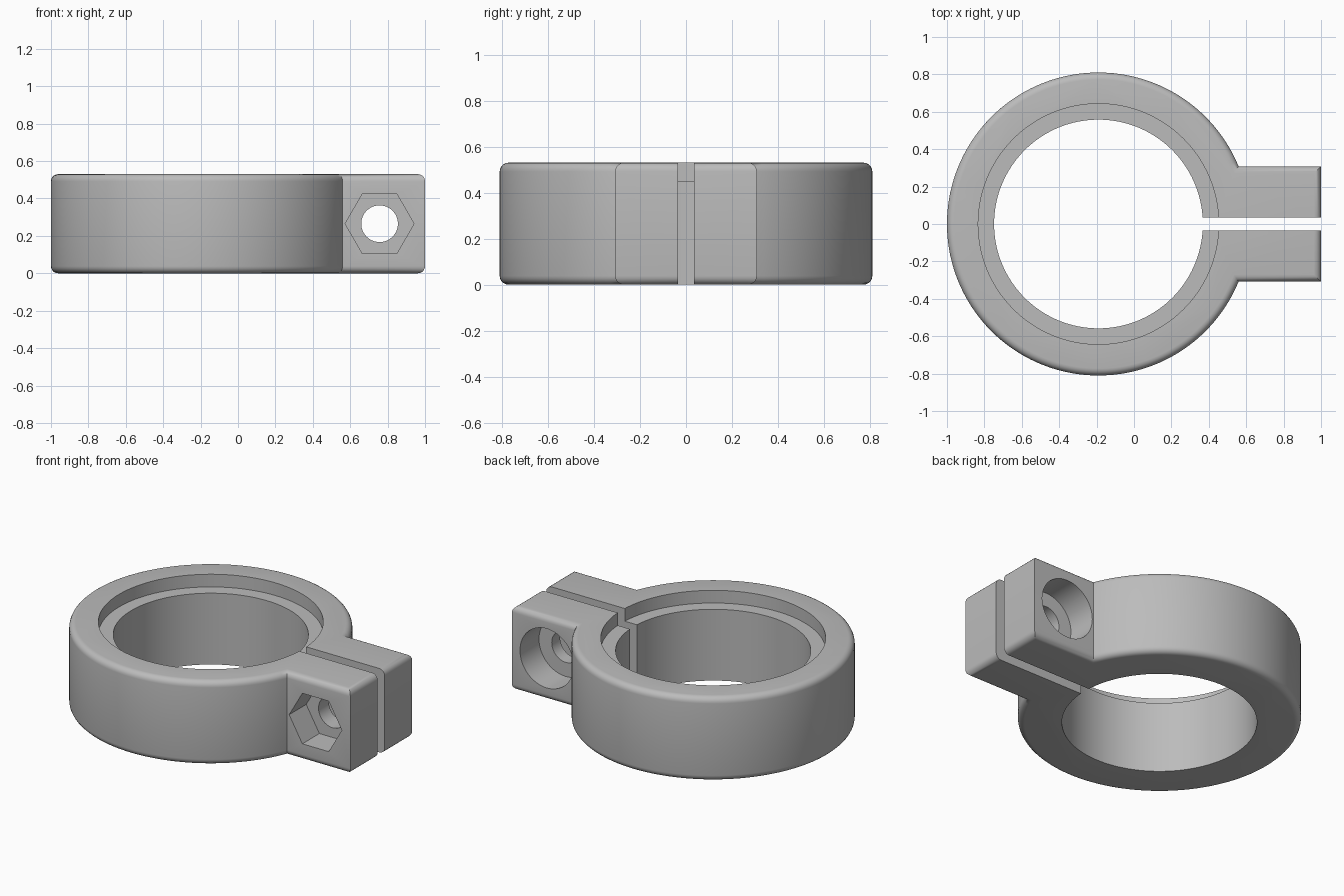
import bpy, bmesh, math
from mathutils import Matrix

cube = bpy.data.objects.get("Cube")
if cube:
    bpy.data.objects.remove(cube, do_unlink=True)

CX, R, H = -0.19, 0.81, 0.53      # ring centre, outer radius, height
LUG_Y, GAP = 0.308, 0.035         # half widths of the lugs and the slit
BOLT_X, BOLT_Z = 0.757, H / 2

grey = bpy.data.materials.new("light_grey")
grey.use_nodes = True
colour = (0.5, 0.5, 0.5, 1)
grey.diffuse_color = colour
grey.node_tree.nodes["Principled BSDF"].inputs["Base Color"].default_value = colour


def make_object(name, bm):
    bmesh.ops.recalc_face_normals(bm, faces=bm.faces)
    mesh = bpy.data.meshes.new(name)
    bm.to_mesh(mesh)
    bm.free()
    mesh.materials.append(grey)
    obj = bpy.data.objects.new(name, mesh)
    bpy.context.collection.objects.link(obj)
    return obj


def cylinder(name, radius, depth, matrix, sides=96):
    bm = bmesh.new()
    bmesh.ops.create_cone(bm, cap_ends=True, segments=sides, radius1=radius,
                          radius2=radius, depth=depth, matrix=matrix)
    return make_object(name, bm)


def bore(name, radius, z0, z1):
    return cylinder(name, radius, z1 - z0,
                    Matrix.Translation((CX, 0, (z0 + z1) / 2)), 160)


def cross_hole(name, radius, y0, y1, sides=64):
    place = Matrix.Translation((BOLT_X, (y0 + y1) / 2, BOLT_Z))
    return cylinder(name, radius, y1 - y0,
                    place @ Matrix.Rotation(math.pi / 2, 4, 'X')
                    @ Matrix.Rotation(math.pi / 2, 4, 'Z'), sides)


# Clamp body: ring and lug outline, extruded, with rounded rims
start = math.asin(LUG_Y / R)
STEPS = 144
outline = [(1, -LUG_Y), (1, LUG_Y)]
for i in range(STEPS + 1):
    a = start + (2 * math.pi - 2 * start) * i / STEPS
    outline.append((CX + R * math.cos(a), R * math.sin(a)))
bm = bmesh.new()
base = bm.faces.new([bm.verts.new((x, y, 0)) for x, y in outline])
top = bmesh.ops.extrude_face_region(bm, geom=[base])["geom"]
bmesh.ops.translate(bm, vec=(0, 0, H),
                    verts=[v for v in top if isinstance(v, bmesh.types.BMVert)])
bmesh.ops.recalc_face_normals(bm, faces=bm.faces)
rims = [e for e in bm.edges if abs(e.verts[0].co.z - e.verts[1].co.z) < 0.01]
bmesh.ops.bevel(bm, geom=rims, offset=0.038, segments=5, profile=0.5,
                affect='EDGES', clamp_overlap=False)
body = make_object("clamp_ring", bm)

# Slit between the two lugs
bm = bmesh.new()
bmesh.ops.create_cube(bm, size=1, matrix=Matrix.Translation((0.7, 0, H / 2))
                      @ Matrix.Diagonal((1.2, 2 * GAP, 1, 1)))
slit = make_object("slit_cutter", bm)

# Bore, stepped seat, bolt hole, nut pocket and bolt head pocket
cutters = [
    bore("bore_cutter", 0.558, -0.2, H + 0.2),
    bore("seat_cutter", 0.643, 0.45, H + 0.2),
    slit,
    cross_hole("bolt_cutter", 0.098, -0.6, 0.6),
    cross_hole("nut_cutter", 0.184, -0.5, -LUG_Y + 0.17, 6),
    cross_hole("bolt_head_cutter", 0.187, LUG_Y - 0.19, 0.5),
]
bpy.context.view_layer.objects.active = body
body.select_set(True)
for cutter in cutters:
    cutter.hide_render = True
    mod = body.modifiers.new(cutter.name, 'BOOLEAN')
    mod.operation, mod.solver, mod.object = 'DIFFERENCE', 'EXACT', cutter
    bpy.ops.object.modifier_apply(modifier=mod.name)
    bpy.data.objects.remove(cutter, do_unlink=True)

bpy.ops.object.shade_smooth_by_angle(angle=math.radians(30))
